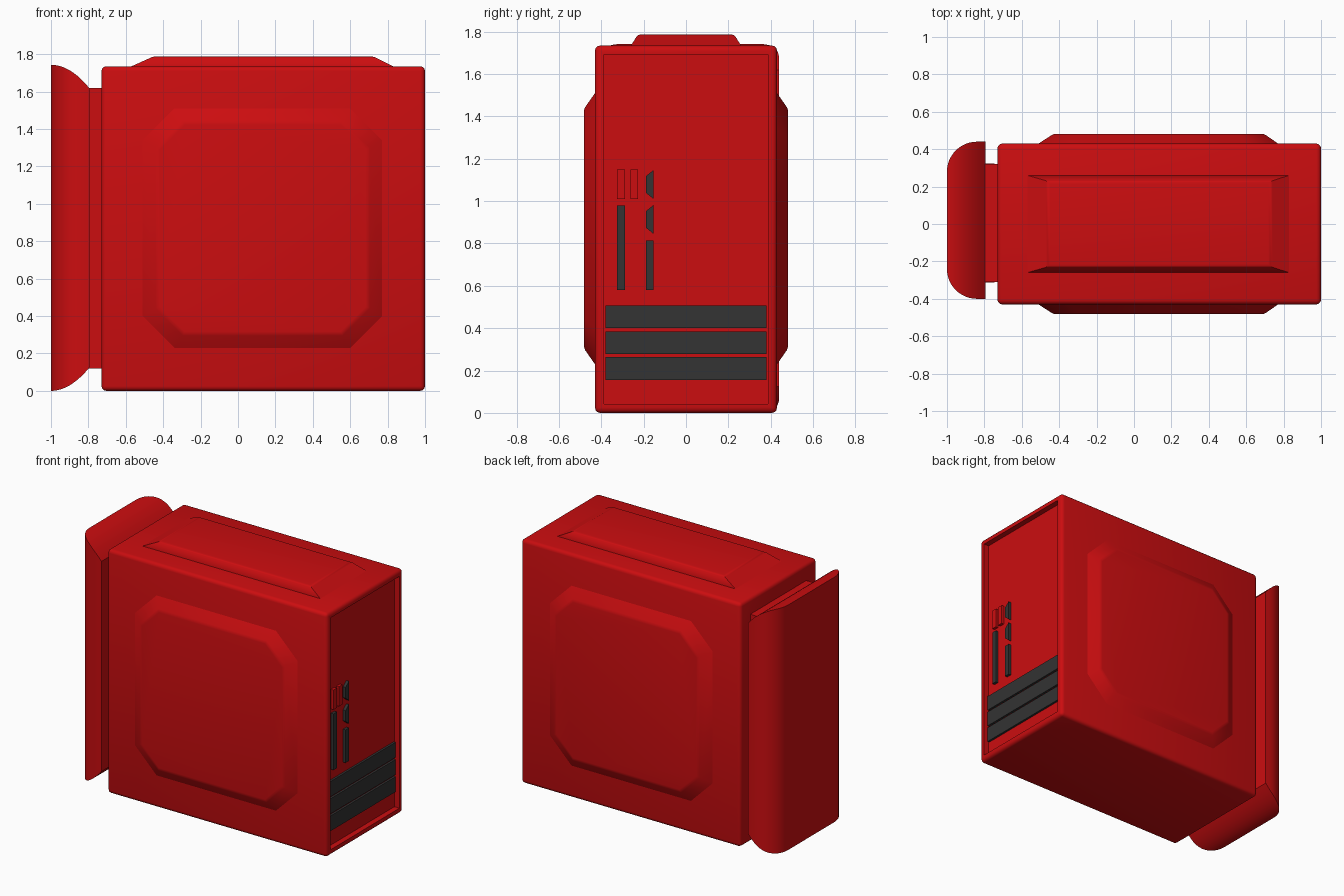
import bpy, bmesh, math
from mathutils import Vector

cube = bpy.data.objects.get("Cube")
if cube:
    bpy.data.objects.remove(cube, do_unlink=True)


def material(name, colour):
    m = bpy.data.materials.new(name)
    m.use_nodes = True
    m.diffuse_color = colour
    m.node_tree.nodes["Principled BSDF"].inputs["Base Color"].default_value = colour
    return m


RED = material("case red", (0.6, 0.004, 0.005, 1))
GREY = material("dark grey", (0.033, 0.033, 0.033, 1))


def finish(name, bm, mat, angle=40):
    bmesh.ops.recalc_face_normals(bm, faces=bm.faces)
    mesh = bpy.data.meshes.new(name)
    bm.to_mesh(mesh)
    bm.free()
    mesh.materials.append(mat)
    ob = bpy.data.objects.new(name, mesh)
    bpy.context.collection.objects.link(ob)
    bpy.ops.object.select_all(action="DESELECT")
    ob.select_set(True)
    bpy.context.view_layer.objects.active = ob
    bpy.ops.object.shade_smooth_by_angle(angle=math.radians(angle))
    return ob


def loft(rings):
    """Skin a list of equal-length point rings and cap both ends."""
    bm = bmesh.new()
    rows = [[bm.verts.new(p) for p in ring] for ring in rings]
    for a, b in zip(rows, rows[1:]):
        for i in range(len(a)):
            j = (i + 1) % len(a)
            bm.faces.new((a[i], a[j], b[j], b[i]))
    bm.faces.new(rows[0])
    bm.faces.new(rows[-1])
    return bm


def box_bm(lo, hi):
    bm = bmesh.new()
    bmesh.ops.create_cube(bm, size=1)
    lo, hi = Vector(lo), Vector(hi)
    for v in bm.verts:
        v.co = (lo + hi) / 2 + v.co * (hi - lo)
    return bm


def box(name, lo, hi, mat):
    return finish(name, box_bm(lo, hi), mat)


def octagon(u0, u1, v0, v1, c):
    """Rectangle with chamfered corners; c = 0 gives a plain rectangle."""
    if c == 0:
        return [(u0, v0), (u1, v0), (u1, v1), (u0, v1)]
    return [(u0 + c, v0), (u1 - c, v0), (u1, v0 + c), (u1, v1 - c),
            (u1 - c, v1), (u0 + c, v1), (u0, v1 - c), (u0, v0 + c)]


def soften(bm, edges, width, segments):
    bmesh.ops.bevel(bm, geom=edges, offset=width, segments=segments,
                    profile=0.5, affect="EDGES", clamp_overlap=True)


# Main case with rounded edges and a recessed port face
bm = box_bm((-0.73, -0.43, 0), (1, 0.43, 1.735))
soften(bm, bm.edges[:], 0.025, 3)
bm.normal_update()
end = max(bm.faces, key=lambda f: f.calc_area() * f.normal.x)
bmesh.ops.inset_region(bm, faces=[end], thickness=0.025, depth=0)
wall = bmesh.ops.extrude_discrete_faces(bm, faces=[end])["faces"]
bmesh.ops.translate(bm, verts=wall[0].verts[:], vec=(-0.04, 0, 0))
finish("case_body", bm, RED)

# Raised panel on each broad side
base = octagon(-0.51, 0.77, 0.23, 1.51, 0.17)
top = octagon(-0.43, 0.695, 0.305, 1.435, 0.14)
for side, name in ((-1, "front_side_panel"), (1, "back_side_panel")):
    rings = [[(u, side * y, v) for u, v in ring]
             for ring, y in ((base, 0.42), (base, 0.43), (top, 0.482))]
    bm = loft(rings)
    rim = [e for e in bm.edges if all(abs(v.co.y) > 0.48 for v in e.verts)]
    soften(bm, rim, 0.012, 2)
    finish(name, bm, RED)

# Raised panel on top
base = octagon(-0.57, 0.83, -0.26, 0.26, 0)
top = octagon(-0.46, 0.73, -0.225, 0.225, 0)
bm = loft([[(u, v, z) for u, v in ring]
           for ring, z in ((base, 1.72), (base, 1.735), (top, 1.787))])
soften(bm, [e for e in bm.edges if all(v.co.z > 1.78 for v in e.verts)], 0.012, 2)
finish("top_panel", bm, RED)

# Neck and vents between the case and the front cover
box("cover_neck", (-0.8, -0.31, 0.12), (-0.72, 0.32, 1.62), RED)
for i in range(5):
    z = 0.23 + i * 0.122
    for side, y in (("front", -0.31), ("back", 0.32)):
        box(f"{side}_vent_{i + 1}", (-0.795, y - 0.004, z),
            (-0.747, y + 0.004, z + 0.035), RED)

# Front cover: rounded across its width, curving in towards top and bottom
radius, steps = 0.16, 12
depths = [radius * (1 - math.cos(i / steps * math.pi / 2)) for i in range(steps + 1)]
rings = []
for t in depths + [0.18, 0.205]:
    r = max(radius - t, 0)
    half = 0.42 - radius + math.sqrt(radius ** 2 - r ** 2)
    drop = 2.95 * t * t
    lo, hi = drop, 1.743 - drop
    rings.append([(-1 + t, 0.02 + s * half, z)
                  for s, z in ((-1, lo), (1, lo), (1, hi), (-1, hi))])
finish("front_cover", loft(rings), RED)

# Expansion slot covers
for i in range(3):
    z = 0.155 + i * 0.1225
    box(f"slot_cover_{i + 1}", (0.95, -0.38, z), (0.975, 0.38, z + 0.108), GREY)

# Rectangular ports
for name, y, z0, z1, mat in (("small_port_1", -0.325, 1.01, 1.15, RED),
                             ("small_port_2", -0.263, 1.01, 1.15, RED),
                             ("long_port", -0.325, 0.58, 0.98, GREY),
                             ("medium_port", -0.19, 0.58, 0.815, GREY)):
    box(name, (0.95, y, z0), (0.98, y + 0.037, z1), mat)

# Tapered ports
for i, z in enumerate((0.845, 1.01)):
    shape = [(-0.19, z + 0.03), (-0.153, z), (-0.153, z + 0.137), (-0.19, z + 0.107)]
    finish(f"tapered_port_{i + 1}",
           loft([[(x, y, h) for y, h in shape] for x in (0.95, 0.98)]), GREY)
